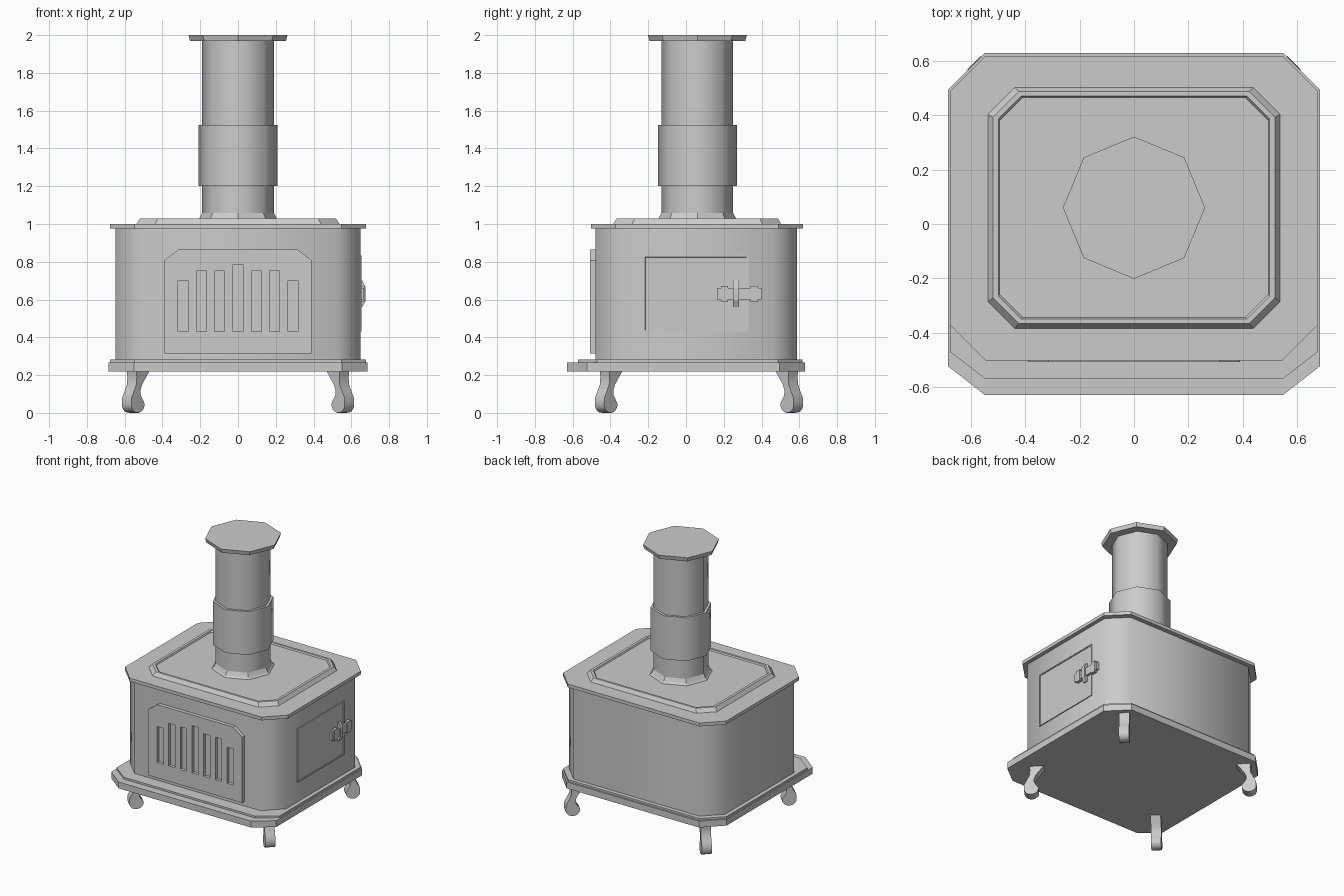
import bpy, bmesh
from math import sin, cos, pi, radians, sqrt

if "Cube" in bpy.data.objects:
    bpy.data.objects.remove(bpy.data.objects["Cube"])


def finish(name, bm, smooth=None):
    bmesh.ops.recalc_face_normals(bm, faces=bm.faces)
    me = bpy.data.meshes.new(name)
    bm.to_mesh(me)
    bm.free()
    ob = bpy.data.objects.new(name, me)
    bpy.context.collection.objects.link(ob)
    if smooth:
        bpy.ops.object.select_all(action='DESELECT')
        ob.select_set(True)
        bpy.context.view_layer.objects.active = ob
        bpy.ops.object.shade_smooth_by_angle(angle=radians(smooth))
    return ob


def loft(name, rings, smooth=None):
    """Skin a stack of equal-sized point rings and cap both ends."""
    bm = bmesh.new()
    vs = [[bm.verts.new(p) for p in r] for r in rings]
    n = len(vs[0])
    for a, b in zip(vs, vs[1:]):
        for i in range(n):
            bm.faces.new((a[i], a[(i + 1) % n], b[(i + 1) % n], b[i]))
    bm.faces.new(vs[0])
    bm.faces.new(vs[-1])
    return finish(name, bm, smooth)


def plan(x, y0, y1, z, cx, cf, cb):
    """Rectangle with chamfered corners; cf/cb are front/back chamfers in y."""
    return [(-x, y0 + cf, z), (-x + cx, y0, z), (x - cx, y0, z), (x, y0 + cf, z),
            (x, y1 - cb, z), (x - cx, y1, z), (-x + cx, y1, z), (-x, y1 - cb, z)]


def octagon(r, z):
    return [(r * cos(i * pi / 4), 0.06 + r * sin(i * pi / 4), z) for i in range(8)]


def box(name, lo, hi):
    bm = bmesh.new()
    bmesh.ops.create_cube(bm, size=1)
    for v in bm.verts:
        v.co = [l + (c + 0.5) * (h - l) for c, l, h in zip(v.co, lo, hi)]
    return finish(name, bm)


# Base plate with raised step
loft("base_plate", [plan(.685, -.63, .63, z, .135, .105, .135) for z in (.22, .268)])
loft("base_step", [plan(.677, -.572, .618, z, .13, .10, .13) for z in (.266, .282)])

# Firebox body
loft("firebox_body", [plan(.648, -.48, .587, z, .125, .125, .125) for z in (.28, .978)], 60)

# Top plate
loft("top_plate", [plan(.677, -.503, .62, z, .13, .13, .13) for z in (.975, 1.0)])

# Raised hob with a rim and a shallow recess
loft("hob", [plan(.54, -.387, .505, .998, .10, .10, .10),
             plan(.52, -.367, .488, 1.028, .095, .095, .095),
             plan(.50, -.350, .472, 1.028, .085, .085, .085),
             plan(.495, -.345, .467, 1.018, .085, .085, .085)])

# Chimney: collar, pipe, sleeve, cap
loft("chimney_collar", [octagon(.222, 1.012), octagon(.205, 1.03), octagon(.186, 1.066)])
loft("chimney_pipe", [octagon(.19, z) for z in (1.03, 1.98)], 60)
loft("chimney_sleeve", [octagon(.209, z) for z in (1.2, 1.525)], 60)
loft("chimney_cap", [octagon(.254, 1.97), octagon(.262, 2.0)])

# Front grate panel with cut slots
outline = [(-.39, .315), (.39, .315), (.39, .808), (.315, .865), (-.315, .865), (-.39, .808)]
panel = loft("front_panel", [[(x, y, z) for x, z in outline] for y in (-.47, -.508)])
bm = bmesh.new()
for i in range(-3, 4):
    top = (.785, .75, .75, .70)[abs(i)]
    x = i * .097
    m = bmesh.ops.create_cube(bm, size=1)
    for v in m['verts']:
        v.co = (x + v.co.x * .053, -.51 + v.co.y * .05, .43 + (v.co.z + .5) * (top - .43))
cutter = finish("slot_cutter", bm)
cutter.hide_render = True
cutter.hide_viewport = False
mod = panel.modifiers.new("slots", 'BOOLEAN')
mod.object = cutter
mod.solver = 'EXACT'
bpy.ops.object.select_all(action='DESELECT')
panel.select_set(True)
bpy.context.view_layer.objects.active = panel
bpy.ops.object.modifier_apply(modifier=mod.name)
bpy.data.objects.remove(cutter)


# Side door with thin frame and sunken centre
def door_ring(x, i):
    return [(x, -.225 + i, .43 + i), (x, .33 - i, .43 + i),
            (x, .33 - i, .833 - i), (x, -.225 + i, .833 - i)]


loft("side_door", [door_ring(.63, 0), door_ring(.655, 0), door_ring(.655, .009), door_ring(.650, .010)])

# Door latch
box("latch_bar", (.64, .165, .60), (.667, .40, .66))
for n, y in (("front", .185), ("back", .342)):
    box("latch_bracket_" + n, (.64, y, .588), (.671, y + .038, .672))


def latch_tab(x, i):
    return [(x, .25, .56 + i), (x, .28, .56 + i), (x, .28, .70 - i), (x, .25, .70 - i)]


loft("latch_handle", [latch_tab(.64, 0), latch_tab(.658, 0), latch_tab(.676, .035)])

# Scroll-foot legs, set on the diagonals; profile is (outward, z)
scroll = [(.05 * cos(a), .05 + .045 * sin(a)) for a in [radians(10 - 22 * k) for k in range(10)]]
profile = [(-.09, .225), (.012, .225), (.008, .19), (.012, .15), (.032, .11), (.048, .085)]
profile += scroll + [(-.022, .097), (-.02, .12), (-.032, .15), (-.055, .18)]
for sx, nx in ((-1, "left"), (1, "right")):
    for sy, cy, ny in ((-1, -.423, "front"), (1, .56, "back")):
        k = sqrt(.5)
        loft(f"{ny}_{nx}_leg", [[(sx * (.555 + k * (u + w)), cy + sy * k * (u - w), max(z, 0) - .005 * (z < .2) * (z < .1))
                                 for u, z in profile] for w in (-.035, .035)], 40)
